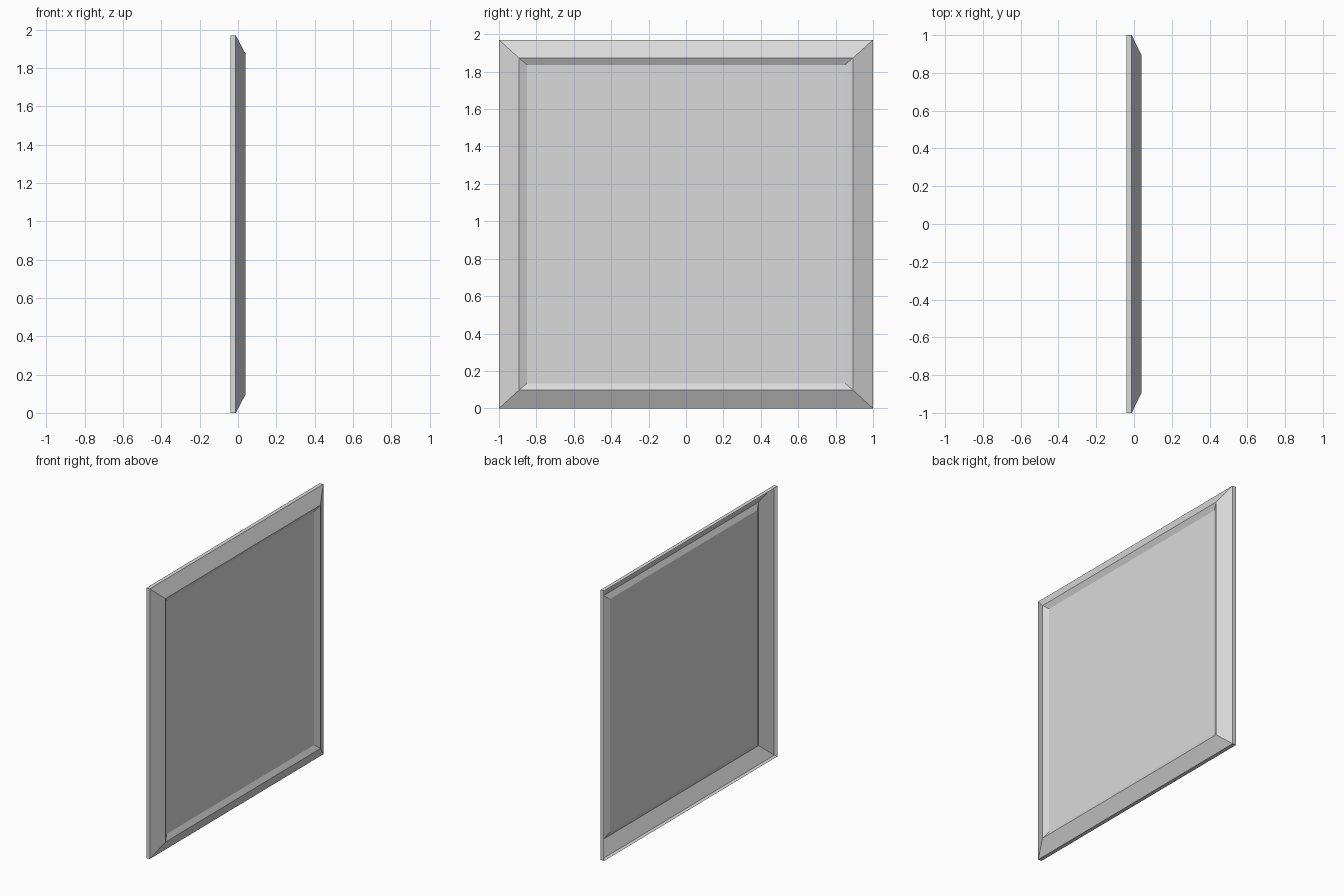
import bpy
import bmesh

cube = bpy.data.objects.get("Cube")
if cube:
    bpy.data.objects.remove(cube, do_unlink=True)

HALF_WIDTH = 1.0
HEIGHT = 1.97

# Frame moulding profile: (inset along y, inset along z, depth x)
PROFILE = [
    (0.0, 0.0, -0.04),     # back rim
    (0.0, 0.0, -0.012),    # front of the outer edge
    (0.107, 0.097, 0.04),  # raised ridge
    (0.15, 0.134, 0.02),   # border of the recessed panel
]

grey = bpy.data.materials.new("light_grey")
grey.use_nodes = True
colour = (0.7, 0.7, 0.7, 1)
grey.diffuse_color = colour
grey.node_tree.nodes["Principled BSDF"].inputs["Base Color"].default_value = colour


def make_ring(bm, inset_y, inset_z, x):
    """Rectangle of four vertices, counter-clockwise seen from +x."""
    y = HALF_WIDTH - inset_y
    low, high = inset_z, HEIGHT - inset_z
    return [bm.verts.new((x, a, b))
            for a, b in ((-y, low), (y, low), (y, high), (-y, high))]


# Open-backed shell: mitred frame moulding around a flat panel
bm = bmesh.new()
rings = [make_ring(bm, *point) for point in PROFILE]
for outer, inner in zip(rings, rings[1:]):
    for i in range(4):
        j = (i + 1) % 4
        bm.faces.new((outer[i], outer[j], inner[j], inner[i]))
bm.faces.new(rings[-1])

mesh = bpy.data.meshes.new("framed_panel")
bm.to_mesh(mesh)
bm.free()
mesh.materials.append(grey)
panel = bpy.data.objects.new("framed_panel", mesh)
bpy.context.collection.objects.link(panel)
